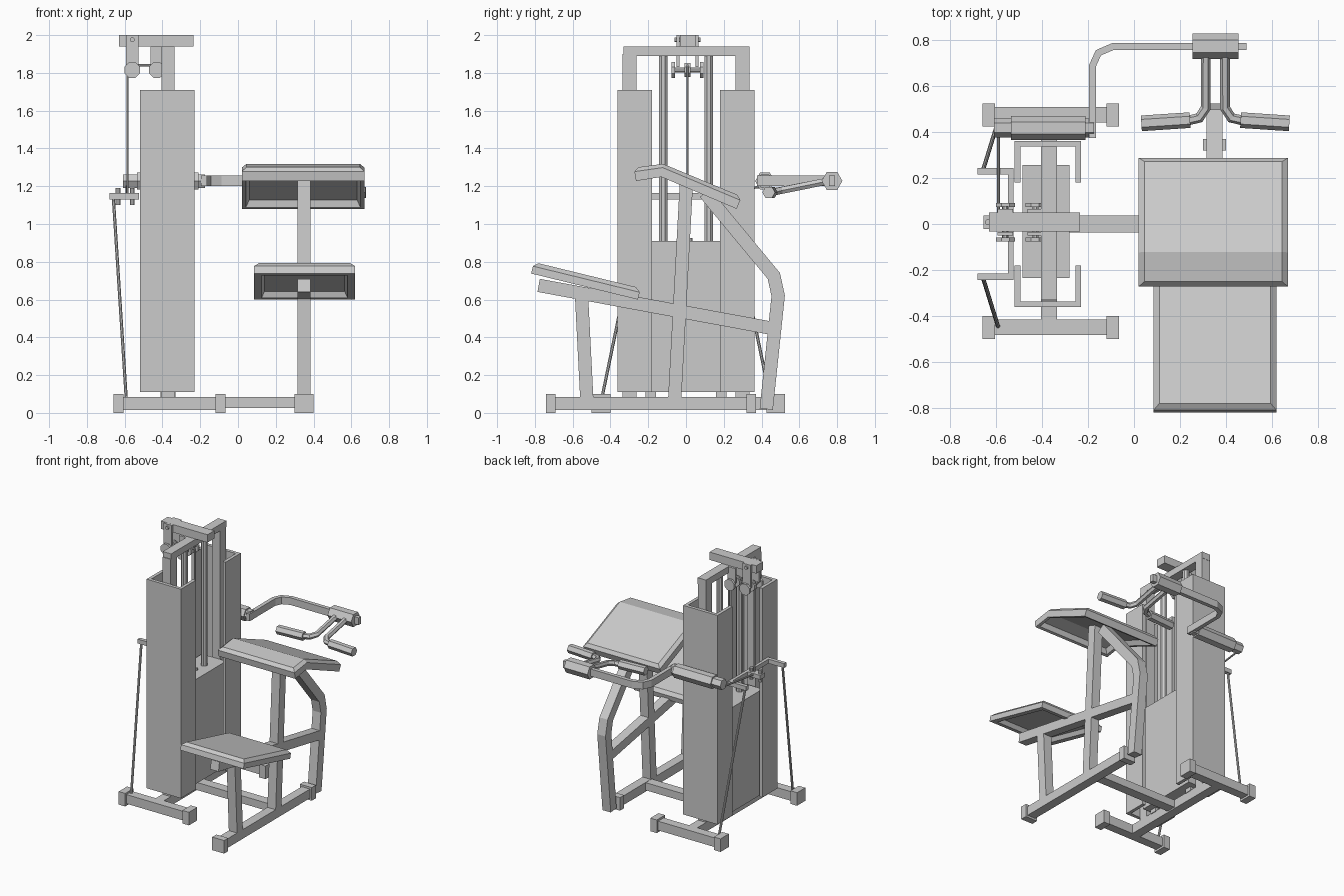
import bpy, bmesh, math
from mathutils import Vector

cube = bpy.data.objects.get("Cube")
if cube:
    bpy.data.objects.remove(cube)

GREY = (0.6, 0.6, 0.6, 1)
mat = bpy.data.materials.new("light grey")
mat.use_nodes = True
mat.diffuse_color = GREY
mat.node_tree.nodes["Principled BSDF"].inputs["Base Color"].default_value = GREY


def finish(name, bm):
    bmesh.ops.recalc_face_normals(bm, faces=bm.faces)
    mesh = bpy.data.meshes.new(name)
    bm.to_mesh(mesh)
    bm.free()
    mesh.materials.append(mat)
    obj = bpy.data.objects.new(name, mesh)
    bpy.context.collection.objects.link(obj)
    return obj


def box(name, x, y, z):
    """Box from (low, high) ranges."""
    bm = bmesh.new()
    bmesh.ops.create_cube(bm, size=1)
    for v in bm.verts:
        v.co = [(lo + hi) / 2 + c * (hi - lo) for c, (lo, hi) in zip(v.co, (x, y, z))]
    return finish(name, bm)


def rect(w, h):
    return [(-w / 2, -h / 2), (w / 2, -h / 2), (w / 2, h / 2), (-w / 2, h / 2)]


def ngon(r, n=8):
    return [(r * math.cos(math.tau * (i + 0.5) / n), r * math.sin(math.tau * (i + 0.5) / n))
            for i in range(n)]


def sweep(name, path, section, side=(1, 0, 0)):
    """Carry a section along a path with mitred corners; side is the section's first axis."""
    pts = [Vector(p) for p in path]
    dirs = [(b - a).normalized() for a, b in zip(pts, pts[1:])]
    bm = bmesh.new()
    rings = []
    for i, p in enumerate(pts):
        d0, d1 = dirs[max(i - 1, 0)], dirs[min(i, len(dirs) - 1)]
        t = (d0 + d1).normalized()
        s = Vector(side)
        u = (s - t * s.dot(t)).normalized()
        v = t.cross(u) / t.dot(d0)
        rings.append([bm.verts.new(p + u * a + v * b) for a, b in section])
    n = len(section)
    for r0, r1 in zip(rings, rings[1:]):
        for k in range(n):
            bm.faces.new((r0[k], r0[(k + 1) % n], r1[(k + 1) % n], r1[k]))
    bm.faces.new(rings[0])
    bm.faces.new(rings[-1])
    return finish(name, bm)


def pad(name, path, x, layers):
    """Cushion over a (y, z) path; layers are (inset, height) from the top to the hollow underside."""
    pts = [Vector(p) for p in path]
    dirs = [(b - a).normalized() for a, b in zip(pts, pts[1:])]
    last = len(pts) - 1
    bm = bmesh.new()
    grids = []
    for inset, height in layers:
        sides = ([], [])
        for i, p in enumerate(pts):
            t = (dirs[max(i - 1, 0)] + dirs[min(i, last - 1)]).normalized()
            q = p + Vector((-t.y, t.x)) * height + t * inset * ((i == 0) - (i == last))
            sides[0].append(bm.verts.new((x[0] + inset, q.x, q.y)))
            sides[1].append(bm.verts.new((x[1] - inset, q.x, q.y)))
        grids.append(sides)
    for a, b in (grids[0], grids[-1]):
        for i in range(last):
            bm.faces.new((a[i], b[i], b[i + 1], a[i + 1]))
    loops = [a + b[::-1] for a, b in grids]
    for l0, l1 in zip(loops, loops[1:]):
        for k in range(len(l0)):
            j = (k + 1) % len(l0)
            bm.faces.new((l0[k], l0[j], l1[j], l1[k]))
    return finish(name, bm)


ENDS = (("front", -1), ("rear", 1))
MID = -0.37      # centre of the weight tower
BENCH = 0.35     # centre of the bench frame
BEAM = (0.015, 0.085)
CAP = (0, 0.1)


def span(a, b):
    return (min(a, b), max(a, b))


# Tower base, uprights, shrouds and guide rods
box("tower_base_beam", (-0.405, -0.335), (-0.45, 0.47), BEAM)
box("link_beam", (MID, BENCH), (-0.037, 0.037), (0.025, 0.083))
for end, s in ENDS:
    yc = -0.45 if s < 0 else 0.475
    box(end + "_stabiliser", (-0.63, -0.09), (yc - 0.034, yc + 0.034), BEAM)
    for side, x0 in (("right", -0.66), ("left", -0.12)):
        box(f"{end}_stabiliser_cap_{side}", (x0, x0 + 0.055), (yc - 0.05, yc + 0.05), CAP)
    box(end + "_upright", (-0.405, -0.335), span(s * 0.262, s * 0.335), (0.08, 1.9))
    outer, inner = s * 0.362, s * 0.18
    box(end + "_shroud_wall", (-0.52, -0.23), span(outer, outer - s * 0.025), (0.11, 1.71))
    for side, x0 in (("right", -0.52), ("left", -0.255)):
        box(f"{end}_shroud_{side}", (x0, x0 + 0.025), span(outer - s * 0.02, inner), (0.11, 1.71))
    box(end + "_stack_foot", (-0.41, -0.33), span(s * 0.16, s * 0.215), (0.08, 0.12))
    sweep(end + "_guide_rod", [(MID, s * 0.12, 0.9), (MID, s * 0.12, 1.9)], ngon(0.024))
box("tower_top_beam", (-0.405, -0.335), (-0.33, 0.337), (1.89, 1.94))
box("weight_stack", (-0.485, -0.28), (-0.235, 0.257), (0.11, 0.91))
sweep("stack_cable", [(MID, 0.008, 0.9), (MID, 0.008, 1.84)], ngon(0.007))
sweep("selector_stem", [(MID, 0.02, 0.9), (MID, 0.02, 0.925)], ngon(0.015))

# Overhead arm with two hanging pulleys
box("overhead_arm", (-0.63, -0.235), (-0.033, 0.05), (1.94, 2))
for label, x, top in (("outer", -0.56, 2), ("inner", -0.43, 1.94)):
    for end, s in ENDS:
        y = 0.008 + s * 0.05
        box(f"{label}_hanger_{end}", (x - 0.034, x + 0.034), (y - 0.008, y + 0.008), (1.83, top))
        y = 0.008 + s * 0.075
        sweep(f"{label}_pulley_cheek_{end}", [(x, y - 0.009, 1.815), (x, y + 0.009, 1.815)], ngon(0.045))
    sweep(label + "_pulley_axle", [(x, -0.07, 1.815), (x, 0.085, 1.815)], ngon(0.015))
    sweep(label + "_pulley_wheel", [(x, -0.007, 1.815), (x, 0.023, 1.815)], ngon(0.04))
sweep("overhead_bolt", [(-0.56, -0.062, 1.975), (-0.56, 0.078, 1.975)], ngon(0.013))
sweep("pulley_cable", [(-0.37, 0.008, 1.84), (-0.585, 0.008, 1.84), (-0.585, 0.008, 1.16)],
      ngon(0.007), (0, 1, 0))

# Cable yoke behind the tower and its stay rods
box("yoke_bar", (-0.548, -0.525), (-0.225, 0.23), (1.13, 1.163))
box("yoke_centre", (-0.655, -0.53), (-0.022, 0.038), (1.13, 1.163))
for end, s in ENDS:
    box(end + "_yoke_arm", (-0.68, -0.525), span(s * 0.215, s * 0.243), (1.13, 1.163))
    sweep(end + "_stay_rod", [(-0.66, s * 0.225, 1.14), (-0.592, s * 0.445, 0.08)], ngon(0.009))
for label, x in (("outer", -0.635), ("inner", -0.56)):
    sweep(label + "_yoke_bolt", [(x, 0.008, 1.1), (x, 0.008, 1.19)], ngon(0.014))
sweep("lever_cable", [(-0.59, 0.42, 1.2), (-0.59, 0.03, 1.15)], ngon(0.007))

# Swinging lever on its pivot roller
HEX = 6
sweep("pivot_roller", [(-0.535, 0.418, 1.227), (-0.21, 0.418, 1.227)], ngon(0.052, HEX), (0, 0, 1))
sweep("pivot_shaft", [(-0.61, 0.418, 1.227), (-0.175, 0.418, 1.227)], ngon(0.041, HEX), (0, 0, 1))
sweep("lever_arm", [(-0.18, 0.375, 1.228), (-0.18, 0.69, 1.228), (-0.155, 0.745, 1.228),
                    (-0.09, 0.773, 1.228), (0.49, 0.773, 1.228)], rect(0.055, 0.03), (0, 0, 1))
sweep("handle_hub", [(0.255, 0.773, 1.228), (0.275, 0.773, 1.228), (0.435, 0.773, 1.228),
                     (0.455, 0.773, 1.228)], ngon(0.055, HEX), (0, 0, 1))
for side, s in (("right", -1), ("left", 1)):
    xc = 0.354
    sweep(side + "_handle", [(xc + s * 0.12, 0.45, 1.167), (xc + s * 0.07, 0.462, 1.17),
                             (xc + s * 0.042, 0.505, 1.178), (xc + s * 0.042, 0.74, 1.225)],
          ngon(0.021, HEX), (0, 0, 1))
    sweep(side + "_grip", [(xc + s * 0.11, 0.452, 1.167), (xc + s * 0.322, 0.438, 1.167)],
          ngon(0.034, HEX), (0, 0, 1))

# Bench frame
TUBE = rect(0.07, 0.07)
box("bench_base_beam", (0.315, 0.385), (-0.72, 0.35), BEAM)
box("bench_front_cap", (0.3, 0.4), (-0.74, -0.69), CAP)
box("bench_rear_cap", (0.3, 0.4), (0.32, 0.37), CAP)


def bench_tube(name, *yz):
    sweep(name, [(BENCH, y, z) for y, z in yz], TUBE)


bench_tube("seat_post", (-0.525, 0.07), (-0.553, 0.62))
bench_tube("pad_post", (-0.06, 0.07), (0.003, 1.235))
bench_tube("seat_rail", (-0.78, 0.675), (0.455, 0.448))
bench_tube("rear_post", (0.425, 0.02), (0.488, 0.62), (0.465, 0.725), (0.1, 1.165))

# Cushions with bevelled tops and hollow undersides
pad("arm_pad", [(-0.265, 1.228), (-0.13, 1.249), (0.268, 1.08)], (0.02, 0.67),
    [(0.025, 0.07), (0, 0.05), (0, 0), (0.022, 0), (0.04, 0.035)])
pad("seat_pad", [(-0.82, 0.738), (-0.255, 0.6)], (0.085, 0.62),
    [(0.025, 0.062), (0, 0.04), (0, 0), (0.04, 0), (0.055, 0.03)])
